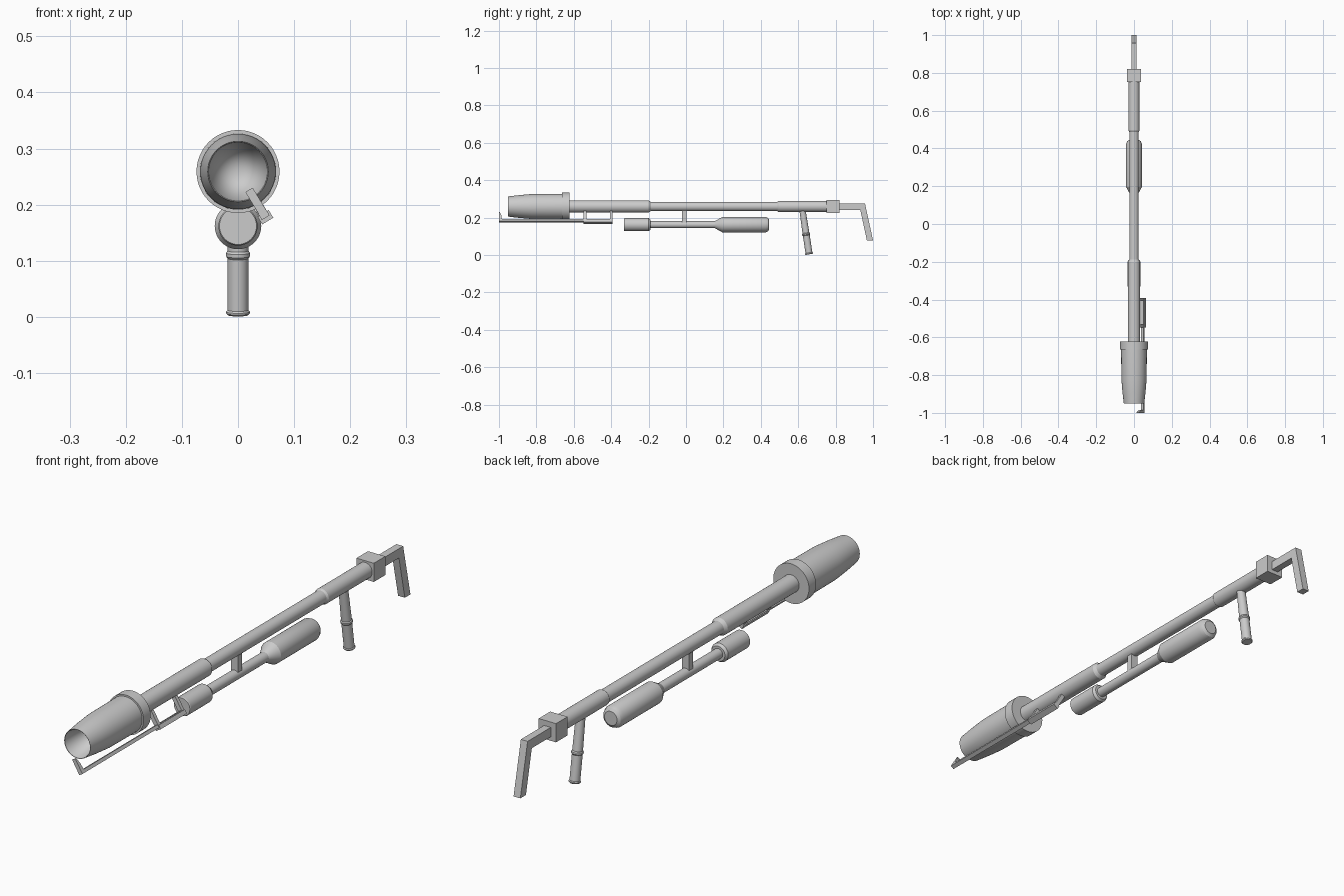
import bpy, bmesh, math
from mathutils import Matrix, Vector

if "Cube" in bpy.data.objects:
    bpy.data.objects.remove(bpy.data.objects["Cube"])

AXIS_Z = 0.259      # barrel axis height
TANK_Z = 0.162      # lower tank axis height
TO_Y = Matrix.Rotation(-math.pi / 2, 4, 'X')   # local z -> world y


def finish(bm, name, matrix, smooth=True):
    bmesh.ops.transform(bm, matrix=matrix, verts=bm.verts)
    bmesh.ops.recalc_face_normals(bm, faces=bm.faces)
    me = bpy.data.meshes.new(name)
    bm.to_mesh(me)
    bm.free()
    if smooth:
        me.shade_smooth()
        me.set_sharp_from_angle(angle=math.radians(25))
    ob = bpy.data.objects.new(name, me)
    bpy.context.collection.objects.link(ob)
    return ob


def lathe(name, profile, matrix, steps=48):
    """Revolve (position, radius) points around local z."""
    bm = bmesh.new()
    vs = [bm.verts.new((r, 0, t)) for t, r in profile]
    edges = [bm.edges.new(p) for p in zip(vs, vs[1:])]
    bmesh.ops.spin(bm, geom=vs + edges, cent=(0, 0, 0), axis=(0, 0, 1),
                   angle=2 * math.pi, steps=steps)
    bmesh.ops.remove_doubles(bm, verts=bm.verts, dist=1e-5)
    return finish(bm, name, matrix)


def slab(name, outline, half, matrix=Matrix()):
    """Extrude a (y, z) outline to both sides of x = 0."""
    bm = bmesh.new()
    face = bm.faces.new([bm.verts.new((-half, y, z)) for y, z in outline])
    ext = bmesh.ops.extrude_face_region(bm, geom=[face])
    moved = [v for v in ext['geom'] if isinstance(v, bmesh.types.BMVert)]
    bmesh.ops.translate(bm, vec=(2 * half, 0, 0), verts=moved)
    return finish(bm, name, matrix, smooth=False)


def rect(y0, y1, z0, z1):
    return [(y0, z0), (y1, z0), (y1, z1), (y0, z1)]


barrel = Matrix.Translation((0, 0, AXIS_Z)) @ TO_Y
tank = Matrix.Translation((0, 0, TANK_Z)) @ TO_Y

# Muzzle shroud with a conical hollow
lathe("muzzle_shroud", [(-0.70, 0), (-0.95, 0.0525), (-0.951, 0.054),
                        (-0.89, 0.061), (-0.82, 0.067), (-0.664, 0.068),
                        (-0.664, 0.074), (-0.622, 0.074), (-0.622, 0)], barrel)

# Stepped barrel tube
lathe("barrel_tube", [(-0.64, 0), (-0.64, 0.033), (-0.20, 0.033), (-0.188, 0.025),
                      (0.488, 0.025), (0.495, 0.0295), (0.76, 0.0295), (0.76, 0)],
      barrel)

# Rear block and bent shoulder stock
slab("rear_block", rect(0.752, 0.82, AXIS_Z - 0.034, AXIS_Z + 0.036), 0.036)
slab("shoulder_stock", [(0.81, 0.24), (0.932, 0.24), (0.967, 0.078),
                        (1.0, 0.078), (0.957, 0.275), (0.81, 0.275)], 0.014)

# Rear grip, tilted, with two rings
bottom, top = Vector((0, 0.6585, 0.0033)), Vector((0, 0.622, 0.245))
tilt = (top - bottom).to_track_quat('Z', 'Y').to_matrix().to_4x4()
lathe("rear_grip", [(0, 0), (0, 0.018), (0.003, 0.021), (0.006, 0.021), (0.009, 0.0185),
                    (0.102, 0.0185), (0.106, 0.0215), (0.112, 0.0215), (0.116, 0.0185),
                    (0.244, 0.0165), (0.244, 0)], Matrix.Translation(bottom) @ tilt, 32)

# Lower tank: front cylinder, thin pipe and rounded rear cylinder
lathe("lower_tank", [(-0.332, 0), (-0.332, 0.033), (-0.329, 0.035), (-0.20, 0.035),
                     (-0.19, 0.028), (-0.19, 0.019), (0.155, 0.019), (0.187, 0.037),
                     (0.195, 0.0415), (0.425, 0.0415), (0.438, 0.036), (0.445, 0.026),
                     (0.445, 0)], tank)
slab("tank_strut", rect(-0.021, 0.003, 0.17, 0.245), 0.014)

# Igniter bracket, leaning around the barrel axis
lean = Matrix.Translation((0, 0, AXIS_Z)) @ Matrix.Rotation(math.radians(-31), 4, 'Y')
slab("igniter_arm", rect(-0.998, -0.40, -0.096, -0.084), 0.008, lean)
slab("igniter_tip", [(-1.0, -0.096), (-0.984, -0.096), (-0.986, -0.06),
                     (-0.996, -0.038), (-1.0, -0.038)], 0.0075, lean)
slab("igniter_plate", rect(-0.547, -0.392, -0.103, -0.087), 0.0115, lean)
for i, y in enumerate((-0.547, -0.406)):
    slab(f"igniter_strut_{i + 1}", rect(y, y + 0.014, -0.09, -0.028), 0.008, lean)
